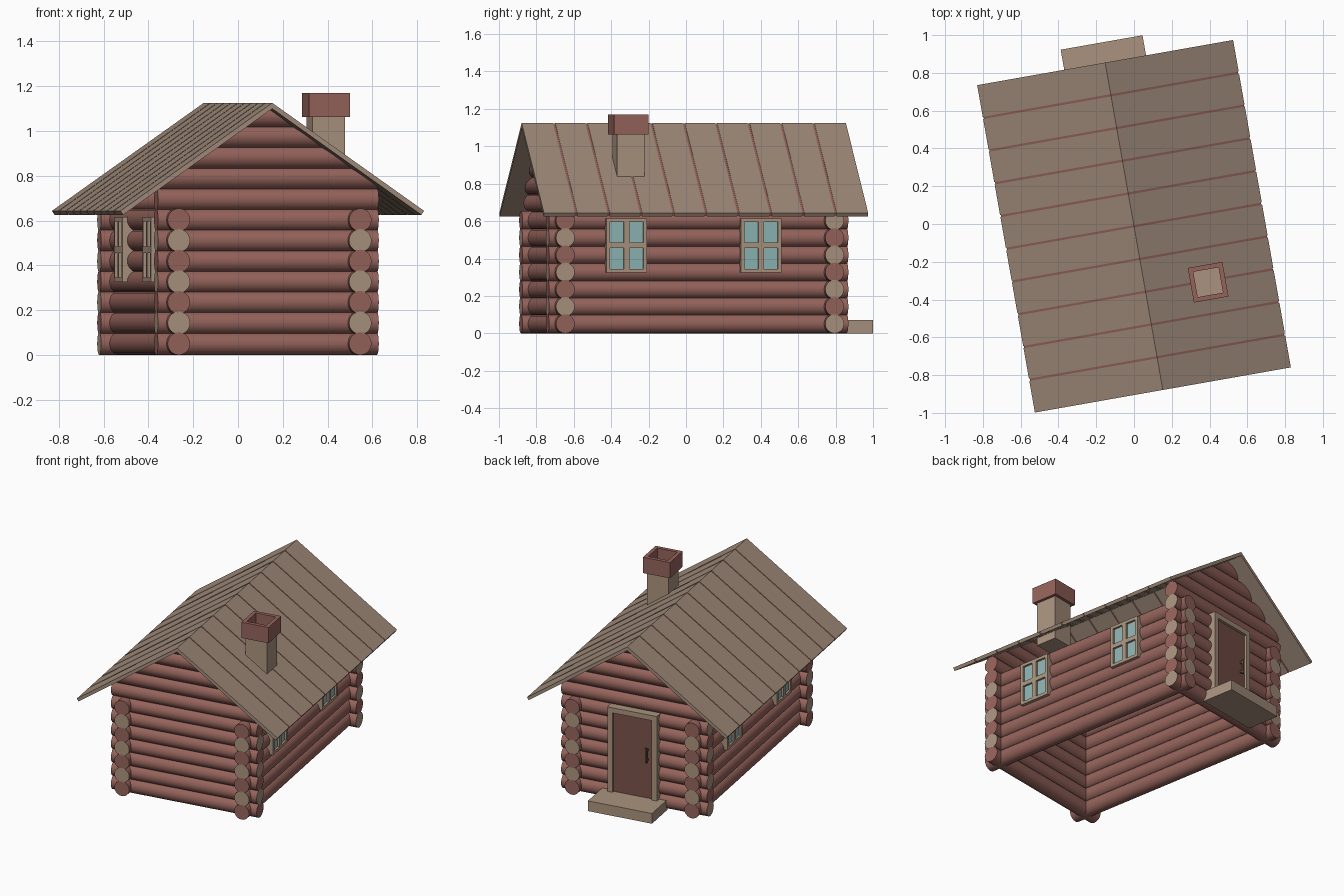
import bpy, bmesh, math
from mathutils import Matrix, Vector

if "Cube" in bpy.data.objects:
    bpy.data.objects.remove(bpy.data.objects["Cube"])

# Whole cabin is turned 10 degrees about z
PLACE = Matrix.Translation((0, -0.012, 0)) @ Matrix.Rotation(math.radians(10), 4, 'Z')
R, STEP = 0.051, 0.092          # log radius and course height
WX, WY = 0.411, 0.731           # wall centre lines
LX, LY = 0.50, 0.812            # log half lengths
RIDGE, EAVE_X, EAVE_Z, ROOF_Y = 1.125, 0.688, 0.643, 0.88
SLOPE = (RIDGE - EAVE_Z) / EAVE_X


def material(name, rgb):
    m = bpy.data.materials.new(name)
    m.diffuse_color = (*rgb, 1)
    m.use_nodes = True
    m.node_tree.nodes["Principled BSDF"].inputs["Base Color"].default_value = m.diffuse_color
    return m


RED = material("red_wood", (0.30, 0.125, 0.105))
TAN = material("tan_wood", (0.40, 0.29, 0.21))
ROOF = material("roof_wood", (0.36, 0.265, 0.20))
DOOR = material("door_wood", (0.19, 0.085, 0.07))
GLASS = material("glass", (0.27, 0.46, 0.46))
DARK = material("handle_brown", (0.13, 0.07, 0.05))


def finish(bm, name, mats, smooth=False):
    bmesh.ops.recalc_face_normals(bm, faces=bm.faces)
    bm.transform(PLACE)
    me = bpy.data.meshes.new(name)
    bm.to_mesh(me)
    bm.free()
    for m in mats:
        me.materials.append(m)
    ob = bpy.data.objects.new(name, me)
    bpy.context.collection.objects.link(ob)
    if smooth:
        bpy.ops.object.select_all(action='DESELECT')
        ob.select_set(True)
        bpy.context.view_layer.objects.active = ob
        bpy.ops.object.shade_smooth_by_angle(angle=math.radians(35))
    return ob


def add_box(bm, lo, hi):
    lo, hi = Vector(lo), Vector(hi)
    m = Matrix.Translation((lo + hi) / 2) @ Matrix.Diagonal((*(hi - lo), 1))
    bmesh.ops.create_cube(bm, size=1, matrix=m)


def boxes(name, mat, *spans):
    bm = bmesh.new()
    for lo, hi in spans:
        add_box(bm, lo, hi)
    return finish(bm, name, [mat])


def log(name, axis, centre, half, tan_ends, gable=False):
    bm = bmesh.new()
    rot = Matrix.Rotation(math.pi / 2, 4, 'Y' if axis == 'x' else 'X')
    bmesh.ops.create_cone(bm, cap_ends=True, segments=20, radius1=R, radius2=R,
                          depth=2 * half, matrix=Matrix.Translation(centre) @ rot)
    for f in bm.faces:
        f.material_index = int(tan_ends and len(f.verts) > 4)
    if gable:  # trim to the roof slope
        for s in (1, -1):
            cut = bmesh.ops.bisect_plane(bm, geom=bm.verts[:] + bm.edges[:] + bm.faces[:],
                                         plane_co=(0, 0, RIDGE - 0.026),
                                         plane_no=(s * SLOPE, 0, 1), clear_outer=True)
            edges = [e for e in cut['geom_cut'] if isinstance(e, bmesh.types.BMEdge)]
            if edges:
                bmesh.ops.contextual_create(bm, geom=edges)
    finish(bm, name, [RED, TAN], True)


# Log walls: seven crossing courses, then gable courses on front and back
for i in range(7):
    z = R + i * STEP
    for s, side in ((1, "right"), (-1, "left")):
        log(f"{side}_wall_log", 'y', (s * WX, 0, z), LY, i % 2 == 1)
    for s, side in ((-1, "front"), (1, "back")):
        log(f"{side}_wall_log", 'x', (0, s * WY, z), LX, i % 2 == (s < 0))
for i in range(7, 12):
    for s, side in ((-1, "front"), (1, "back")):
        log(f"{side}_gable_log", 'x', (0, s * WY, R + i * STEP), LX, False, True)


# Roof: ten planks each side, with thin recessed red strips in the gaps
def roof_piece(bm, s, y0, y1, inset):
    prof = [(0, RIDGE - inset), (EAVE_X - inset, EAVE_Z),
            (EAVE_X - 0.012, EAVE_Z - 0.018 + inset), (0, RIDGE - 0.026 + inset)]
    a = [bm.verts.new((s * x, y0, z)) for x, z in prof]
    b = [bm.verts.new((s * x, y1, z)) for x, z in prof]
    bm.faces.new(a)
    bm.faces.new(b[::-1])
    for k in range(4):
        n = (k + 1) % 4
        bm.faces.new((a[k], b[k], b[n], a[n]))


for s, side in ((1, "right"), (-1, "left")):
    planks, strips = bmesh.new(), bmesh.new()
    w, g = 2 * ROOF_Y / 10, 0.006
    for k in range(10):
        y = -ROOF_Y + k * w
        roof_piece(planks, s, y + g * (k > 0), y + w - g * (k < 9), 0)
        if k:
            roof_piece(strips, s, y - g, y + g, 0.004)
    finish(planks, f"{side}_roof_planks", [ROOF])
    finish(strips, f"{side}_roof_strips", [RED])

# Chimney: shaft through the roof and a hollow cap
cx, cy = 0.335, -0.36
a, b, c = 0.074, 0.093, 0.068
boxes("chimney_shaft", TAN, ((cx - a, cy - a, 0.76), (cx + a, cy + a, 1.075)))
z0, z1 = 1.062, 1.17
boxes("chimney_cap", RED,
      ((cx - b, cy - b, z0), (cx - c, cy + b, z1)), ((cx + c, cy - b, z0), (cx + b, cy + b, z1)),
      ((cx - c, cy - b, z0), (cx + c, cy - c, z1)), ((cx - c, cy + c, z0), (cx + c, cy + b, z1)))

# Windows: two on each long side, four panes each
W0, W1, WH = 0.325, 0.615, 0.11
for s, side in ((1, "right"), (-1, "left")):
    for y in (-0.395, 0.335):
        x0, x1 = sorted((s * 0.40, s * 0.484))
        t, zm = 0.02, (W0 + W1) / 2
        boxes(f"{side}_window_frame", TAN,
              ((x0, y - WH, W0), (x1, y - WH + t, W1)), ((x0, y + WH - t, W0), (x1, y + WH, W1)),
              ((x0, y - WH + t, W0), (x1, y + WH - t, W0 + t)),
              ((x0, y - WH + t, W1 - t), (x1, y + WH - t, W1)),
              ((x0, y - 0.015, W0 + t), (x1, y + 0.015, W1 - t)),
              ((x0, y - WH + t, zm - 0.015), (x1, y + WH - t, zm + 0.015)))
        g0, g1 = sorted((s * 0.41, s * 0.47))
        boxes(f"{side}_window_glass", GLASS,
              ((g0, y - WH + 0.01, W0 + 0.01), (g1, y + WH - 0.01, W1 - 0.01)))

# Door on the back with frame, handle and step
D0, D1 = 0.07, 0.65
boxes("door_frame", TAN, ((-0.17, 0.70, D0), (-0.135, 0.81, D1)),
      ((0.135, 0.70, D0), (0.17, 0.81, D1)), ((-0.135, 0.70, D1 - 0.035), (0.135, 0.81, D1)))
boxes("door", DOOR, ((-0.135, 0.71, D0), (0.135, 0.793, D1 - 0.035)))
boxes("door_handle", DARK, ((-0.105, 0.808, 0.32), (-0.092, 0.82, 0.42)),
      ((-0.105, 0.79, 0.33), (-0.092, 0.81, 0.343)), ((-0.105, 0.79, 0.397), (-0.092, 0.81, 0.41)))
boxes("door_step", TAN, ((-0.22, 0.76, 0), (0.22, 0.988, 0.07)))
